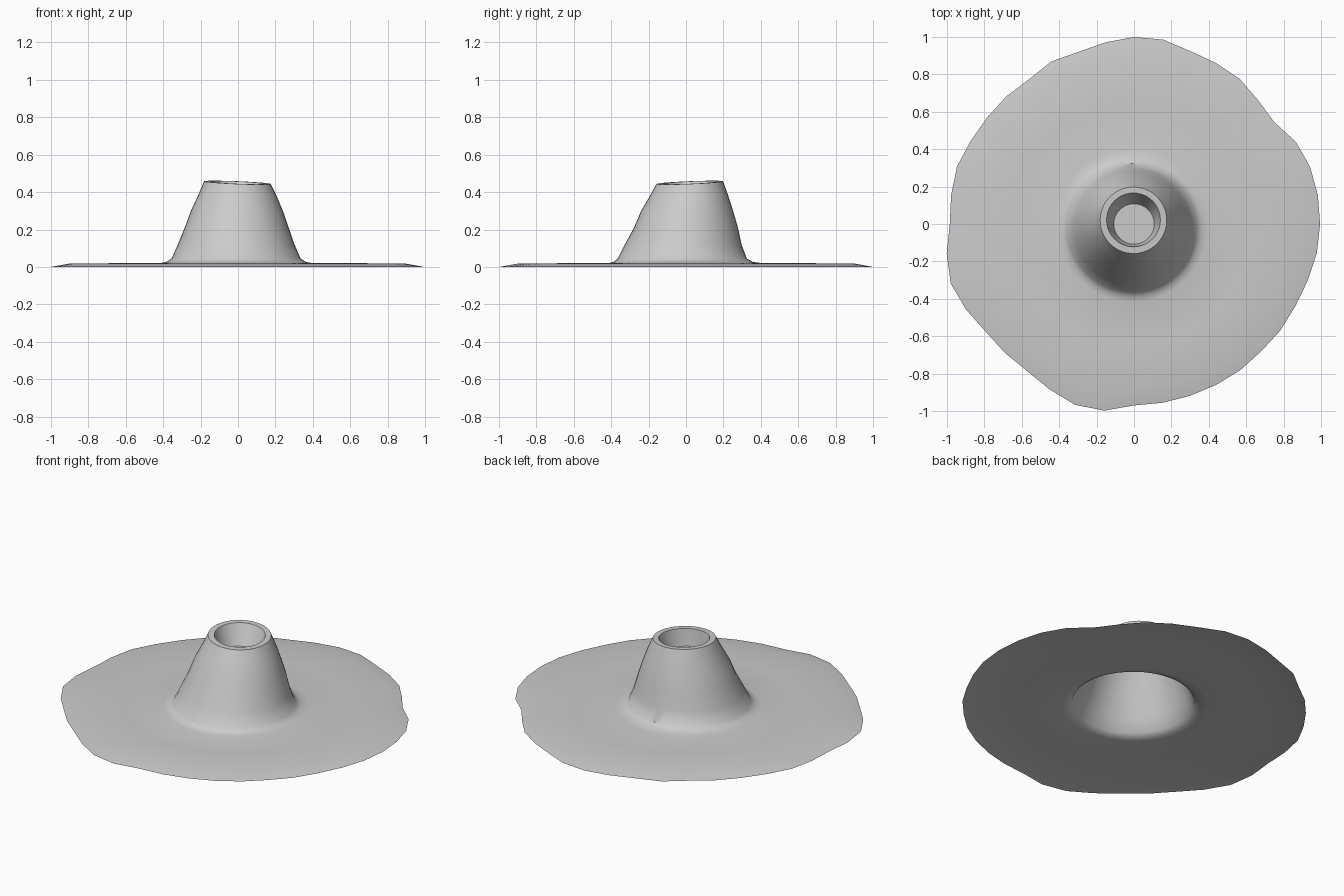
import bpy, bmesh, math

if "Cube" in bpy.data.objects:
    bpy.data.objects.remove(bpy.data.objects["Cube"])

SEG = 40

# Irregular outline of the skirt: radius every 9 degrees, from +x counter-clockwise
OUTLINE = [.995, .995, .99, .97, .927, .937, .96, .966, .972, .998,
           1.0, .983, .967, .975, .956, .965, .97, .98, .995, .99,
           .985, 1.014, 1.03, 1.008, .98, .975, .972, .993, 1.017, 1.01,
           .97, .968, .966, .966, .966, .962, .968, .968, .977, .99]

# Rings of the cone: centre x, centre y, radius, height, tilt of the ring
RINGS = [(-.01, -.005, .41, .02, 0),      # foot of the fillet
         (-.01, -.015, .372, .027, 0),
         (-.01, -.02, .345, .045, 0),
         (-.01, -.015, .312, .12, 0),
         (-.007, .0, .278, .21, 0),
         (-.005, .005, .246, .30, .003),
         (-.002, .015, .208, .385, .006),
         (-.003, .02, .178, .451, .009),  # outer lip
         (-.003, .022, .144, .451, .008), # inner lip
         (0, .012, .128, .40, .004),
         (0, 0, .108, .34, 0)]            # crater floor


def ring(bm, cx, cy, radius, z, tilt):
    verts = []
    for i in range(SEG):
        a = 2 * math.pi * i / SEG
        r = radius[i] if isinstance(radius, list) else radius
        dx, dy = math.cos(a), math.sin(a)
        verts.append(bm.verts.new((cx + r * dx, cy + r * dy, z + tilt * (dy - dx) * .8)))
    return verts


bm = bmesh.new()
# Skirt with a thin bevelled border
rows = [ring(bm, 0, 0, OUTLINE, 0, 0),
        ring(bm, 0, 0, [r * .9 for r in OUTLINE], .018, 0),
        ring(bm, 0, 0, [.25 + r * .4 for r in OUTLINE], .02, 0)]
# Hollow cone, lip and crater
rows += [ring(bm, *r) for r in RINGS]
for a, b in zip(rows, rows[1:]):
    for i in range(SEG):
        j = (i + 1) % SEG
        bm.faces.new((a[i], a[j], b[j], b[i]))
bm.faces.new(rows[-1])

mesh = bpy.data.meshes.new("crater_mound")
bm.to_mesh(mesh)
bm.free()
mound = bpy.data.objects.new("crater_mound", mesh)
bpy.context.collection.objects.link(mound)
bpy.context.view_layer.objects.active = mound
mound.select_set(True)
bpy.ops.object.shade_smooth_by_angle(angle=math.radians(40))
